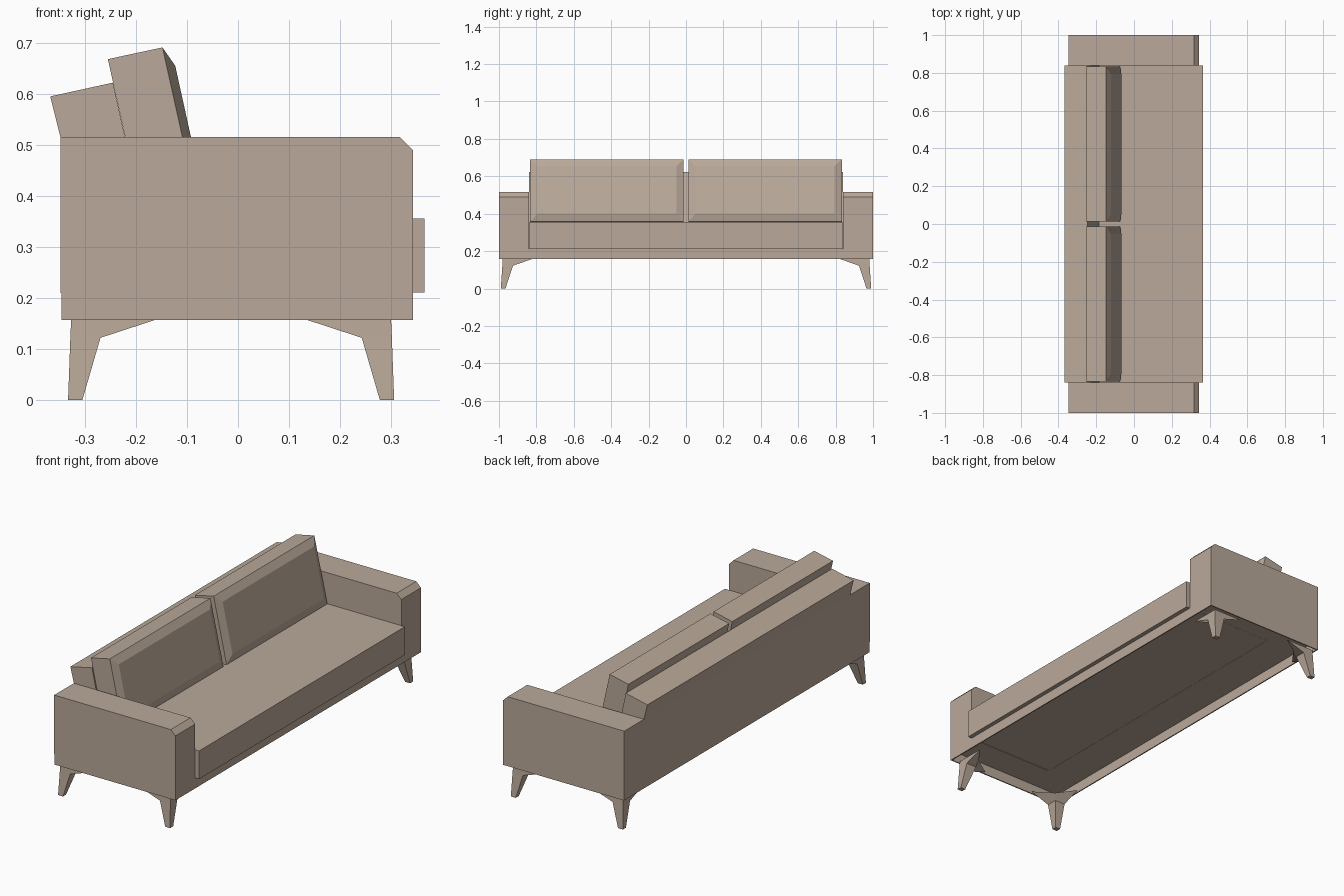
import bpy

if "Cube" in bpy.data.objects:
    bpy.data.objects.remove(bpy.data.objects["Cube"])

fabric = bpy.data.materials.new("taupe")
fabric.diffuse_color = (0.49, 0.395, 0.32, 1)
fabric.use_nodes = True
fabric.node_tree.nodes["Principled BSDF"].inputs["Base Color"].default_value = fabric.diffuse_color


def loft(name, rings):
    """Solid skinned through rings of equal point count, capped at both ends."""
    n = len(rings[0])
    verts = [p for ring in rings for p in ring]
    faces = [tuple(range(n)), tuple(range(len(verts) - n, len(verts)))]
    for r in range(len(rings) - 1):
        for i in range(n):
            a, b = r * n + i, r * n + (i + 1) % n
            faces.append((a, b, b + n, a + n))
    mesh = bpy.data.meshes.new(name)
    mesh.from_pydata(verts, [], faces)
    mesh.materials.append(fabric)
    obj = bpy.data.objects.new(name, mesh)
    bpy.context.collection.objects.link(obj)
    # Consistent outward normals
    import bmesh
    bm = bmesh.new()
    bm.from_mesh(mesh)
    bmesh.ops.recalc_face_normals(bm, faces=bm.faces)
    bm.to_mesh(mesh)
    bm.free()
    return obj


def extrude_y(name, profile, y0, y1):
    return loft(name, [[(x, y, z) for x, z in profile] for y in (y0, y1)])


def box(name, x0, x1, y0, y1, z0, z1):
    return extrude_y(name, [(x0, z0), (x1, z0), (x1, z1), (x0, z1)], y0, y1)


# Arms with a chamfered front top edge
arm = [(-0.348, 0.21), (0.343, 0.21), (0.343, 0.489), (0.317, 0.515), (-0.348, 0.515)]
extrude_y("left_arm", arm, -1.0, -0.84)
extrude_y("right_arm", arm, 0.84, 1.0)

# Backrest: upright rear, leaning top and front
extrude_y("backrest", [(-0.348, 0.21), (-0.154, 0.21), (-0.245, 0.622),
                       (-0.368, 0.595), (-0.348, 0.515)], -0.84, 0.84)

# Seat cushion, overhanging at the front
extrude_y("seat", [(-0.154, 0.211), (0.365, 0.211), (0.365, 0.356), (-0.186, 0.356)],
          -0.838, 0.838)

# Hollow base frame of thin rails
t = 0.006
box("front_rail", 0.343 - t, 0.343, -1, 1, 0.157, 0.211)
box("back_rail", -0.346, -0.346 + t, -1, 1, 0.157, 0.211)
box("left_rail", -0.346 + t, 0.343 - t, -1, -1 + t, 0.157, 0.211)
box("right_rail", -0.346 + t, 0.343 - t, 1 - t, 1, 0.157, 0.211)


# Leaning back cushions with a bevelled front face
def cushion(name, y0, y1):
    def ring(top, bottom, inset):
        a, b = y0 + inset, y1 - inset
        return [(top[0], a, top[1]), (top[0], b, top[1]),
                (bottom[0], b, bottom[1]), (bottom[0], a, bottom[1])]
    loft(name, [ring((-0.255, 0.668), (-0.181, 0.335), 0),
                ring((-0.148, 0.691), (-0.074, 0.358), 0),
                ring((-0.123, 0.655), (-0.067, 0.401), 0.038)])


cushion("left_back_cushion", -0.833, -0.013)
cushion("right_back_cushion", 0.013, 0.833)

# Tapered corner legs flaring into two wings under the frame
for sx, xname in ((-1, "back"), (1, "front")):
    for sy, yname in ((-1, "left"), (1, "right")):
        def p(x, y, z):
            return (-0.0135 + sx * x, sy * y, z)
        foot = [p(0.3195, 0.99, 0), p(0.2915, 0.99, 0),
                p(0.2915, 0.965, 0), p(0.3195, 0.965, 0)]
        knee = [p(0.315, 0.982, 0.122), p(0.256, 0.982, 0.122),
                p(0.256, 0.925, 0.122), p(0.315, 0.925, 0.122)]
        wings = [p(0.3135, 0.98, 0.157), p(0.149, 0.98, 0.157),
                 p(0.246, 0.915, 0.157), p(0.3135, 0.825, 0.157)]
        loft(f"{xname}_{yname}_leg", [foot, knee, wings])
